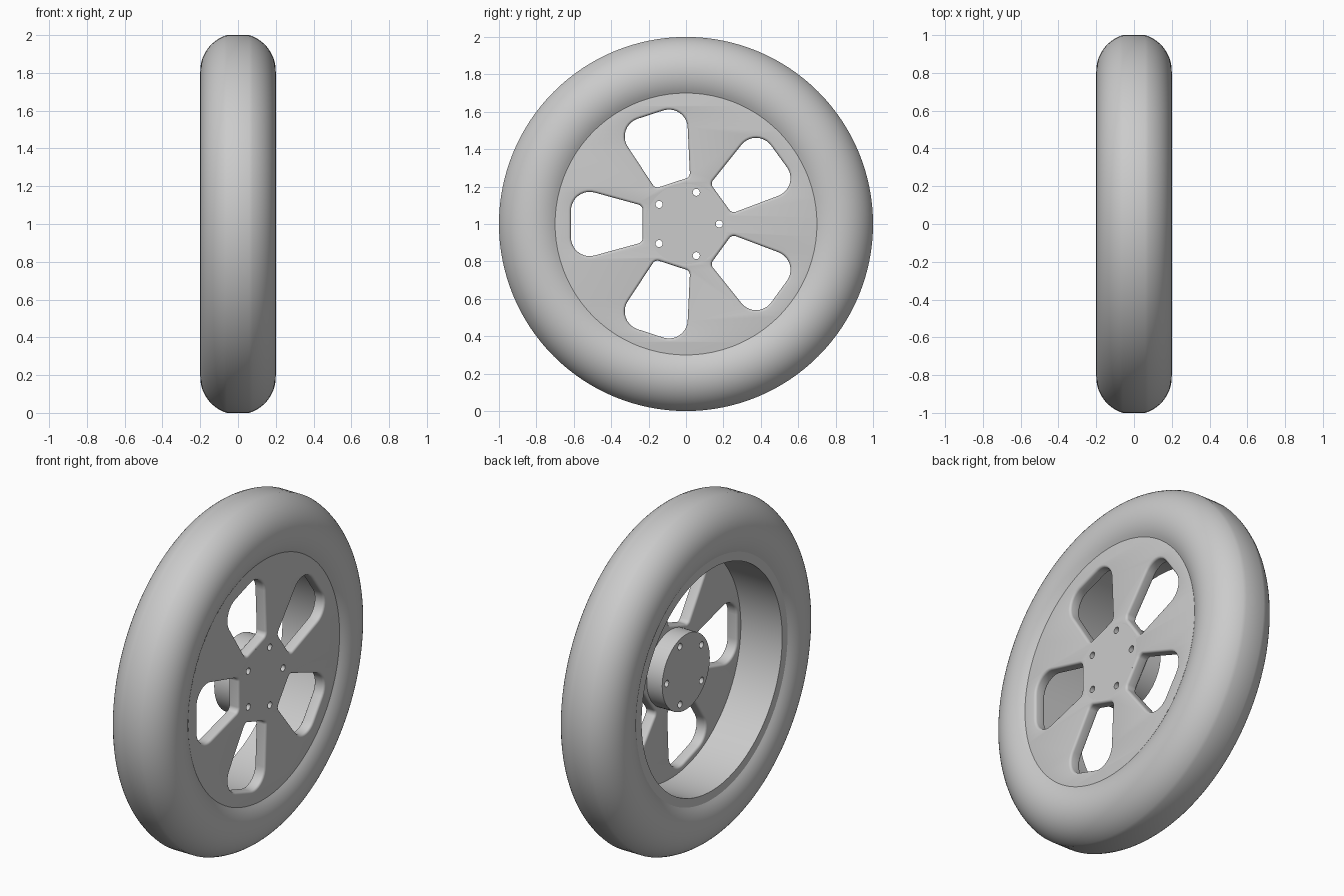
import bpy, bmesh
from math import radians, sin, cos, tan, pi, sqrt, asin
from mathutils import Vector, Matrix

if "Cube" in bpy.data.objects:
    bpy.data.objects.remove(bpy.data.objects["Cube"])

# One flat grey for the whole wheel
grey = bpy.data.materials.new("light_grey")
grey.use_nodes = True
colour = (0.6, 0.6, 0.6, 1)
grey.diffuse_color = colour
grey.node_tree.nodes["Principled BSDF"].inputs["Base Color"].default_value = colour

# Main sizes: the axle runs along x, the face plate is on +x
TYRE_C, TYRE_R = 0.809, 0.2
RIM_R, BARREL_R = 0.7, 0.65
FACE_X = sqrt(TYRE_R ** 2 - (TYRE_C - RIM_R) ** 2)
PLATE_BACK, HUB_BACK, HUB_R = 0.1, 0.0, 0.22
BEVEL = 0.014
AXLE = Matrix.Translation((0, 0, 1)) @ Matrix.Rotation(pi / 2, 4, "Z") @ Matrix.Rotation(pi / 2, 4, "X")


def finish(name, mesh):
    """Weld, stand the part on its axle, smooth it and colour it."""
    bm = bmesh.new()
    bm.from_mesh(mesh)
    bmesh.ops.remove_doubles(bm, verts=bm.verts, dist=0.0002)
    bmesh.ops.recalc_face_normals(bm, faces=bm.faces)
    bm.to_mesh(mesh)
    bm.free()
    mesh.transform(AXLE)
    mesh.materials.clear()
    mesh.materials.append(grey)
    obj = bpy.data.objects.new(name, mesh)
    bpy.context.collection.objects.link(obj)
    bpy.ops.object.select_all(action="DESELECT")
    obj.select_set(True)
    bpy.context.view_layer.objects.active = obj
    bpy.ops.object.shade_smooth_by_angle(angle=radians(30))
    return obj


def lathe(name, profile, steps=128):
    """Spin a closed (radius, along axle) profile."""
    bm = bmesh.new()
    verts = [bm.verts.new((r, 0, a)) for r, a in profile]
    edges = [bm.edges.new((verts[i - 1], verts[i])) for i in range(len(verts))]
    bmesh.ops.spin(bm, geom=verts + edges, cent=(0, 0, 0), axis=(0, 0, 1),
                   angle=2 * pi, steps=steps, use_merge=True)
    mesh = bpy.data.meshes.new(name)
    bm.to_mesh(mesh)
    bm.free()
    return finish(name, mesh)


def circle(radius, n, centre=(0, 0)):
    return [(centre[0] + radius * cos(2 * pi * i / n),
             centre[1] + radius * sin(2 * pi * i / n)) for i in range(n)]


def fillet(corners, steps=10):
    """Round each (x, y, radius) corner of a polygon."""
    out = []
    for i, (x, y, r) in enumerate(corners):
        p = Vector((x, y))
        a = (Vector(corners[i - 1][:2]) - p).normalized()
        b = (Vector(corners[(i + 1) % len(corners)][:2]) - p).normalized()
        half = a.angle(b) / 2
        centre = p + (a + b).normalized() * r / sin(half)
        start = p + a * r / tan(half) - centre
        end = p + b * r / tan(half) - centre
        sweep = start.angle_signed(end)
        for k in range(steps + 1):
            t = -sweep * k / steps
            out.append((centre.x + start.x * cos(t) - start.y * sin(t),
                        centre.y + start.x * sin(t) + start.y * cos(t)))
    return out


def turn(points, angle):
    return [(x * cos(angle) - y * sin(angle), x * sin(angle) + y * cos(angle)) for x, y in points]


def plate(name, loops, back, front, bevel=0.0):
    """Extrude a flat outline with holes, with rounded edges if asked."""
    curve = bpy.data.curves.new(name, "CURVE")
    curve.dimensions, curve.fill_mode = "2D", "BOTH"
    curve.extrude = (front - back) / 2 - bevel
    curve.bevel_depth, curve.bevel_resolution, curve.offset = bevel, 3, -bevel
    for loop in loops:
        spline = curve.splines.new("POLY")
        spline.points.add(len(loop) - 1)
        for point, (x, y) in zip(spline.points, loop):
            point.co = (x, y, 0, 1)
        spline.use_cyclic_u = True
    helper = bpy.data.objects.new(name + "_outline", curve)
    bpy.context.collection.objects.link(helper)
    graph = bpy.context.evaluated_depsgraph_get()
    mesh = bpy.data.meshes.new_from_object(helper.evaluated_get(graph))
    bpy.data.objects.remove(helper)
    mesh.transform(Matrix.Translation((0, 0, (front + back) / 2)))
    return finish(name, mesh)


# Tyre: round section, cut flat at the tread and at the rim
tread = asin((1 - TYRE_C) / TYRE_R)
seat = asin((RIM_R - TYRE_C) / TYRE_R)
angles = [seat + (tread - seat) * i / 20 for i in range(21)]
side = [(TYRE_C + TYRE_R * sin(a), TYRE_R * cos(a)) for a in angles]
lathe("tyre", side + [(r, -a) for r, a in reversed(side)])

# Rim barrel, open on the inner side
lathe("rim_barrel", [(BARREL_R, -FACE_X), (RIM_R, -FACE_X),
                     (RIM_R, PLATE_BACK + 0.02), (BARREL_R, PLATE_BACK + 0.02)])

# Face plate with five rounded windows
window = fillet([(0.232, -0.098, 0.03), (0.615, -0.203, 0.1),
                 (0.615, 0.203, 0.1), (0.232, 0.098, 0.03)])
windows = [turn(window, pi + i * 2 * pi / 5) for i in range(5)]
plate("face_plate", [circle(RIM_R + BEVEL, 128), circle(HUB_R - BEVEL - 0.005, 64)] + windows,
      PLATE_BACK, FACE_X, BEVEL)

# Hub with five bolt holes right through
bolts = [turn(circle(0.019, 20, (0.178, 0)), i * 2 * pi / 5) for i in range(5)]
plate("hub", [circle(HUB_R, 64)] + bolts, HUB_BACK, FACE_X)
